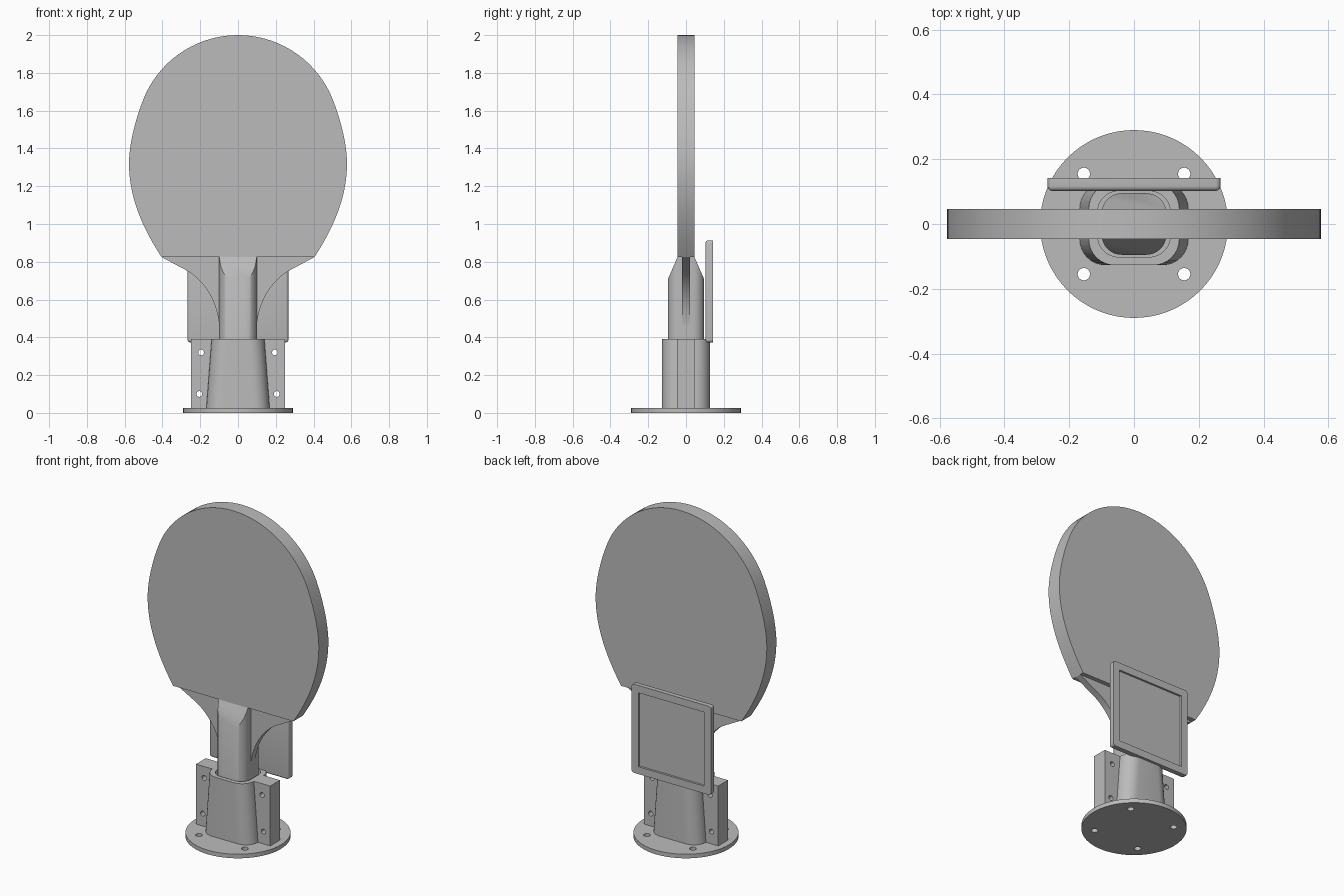
import bpy, bmesh, math
from math import cos, sin, pi
from mathutils import Vector
from mathutils.geometry import interpolate_bezier

cube = bpy.data.objects.get("Cube")
if cube:
    bpy.data.objects.remove(cube, do_unlink=True)

grey = bpy.data.materials.new("plain grey")
grey.use_nodes = True
colour = (0.5, 0.5, 0.5, 1)
grey.diffuse_color = colour
grey.node_tree.nodes["Principled BSDF"].inputs["Base Color"].default_value = colour


def finish(obj):
    """Link, colour and smooth one part."""
    if obj.name not in bpy.context.collection.objects:
        bpy.context.collection.objects.link(obj)
    obj.data.materials.clear()
    obj.data.materials.append(grey)
    bpy.ops.object.select_all(action='DESELECT')
    obj.select_set(True)
    bpy.context.view_layer.objects.active = obj
    if obj.type == 'CURVE':
        bpy.ops.object.convert(target='MESH')
    bpy.ops.object.shade_smooth_by_angle(angle=math.radians(30))
    return obj


def plate(name, loops, half, upright=True, z=0):
    """Extrude a flat outline; loops after the first are holes."""
    data = bpy.data.curves.new(name, 'CURVE')
    data.dimensions = '2D'
    data.fill_mode = 'BOTH'
    data.extrude = half
    for loop in loops:
        spline = data.splines.new('POLY')
        spline.points.add(len(loop) - 1)
        for point, (a, b) in zip(spline.points, loop):
            point.co = (a, b, 0, 1)
        spline.use_cyclic_u = True
    obj = bpy.data.objects.new(name, data)
    obj.location.z = z
    if upright:
        obj.rotation_euler.x = pi / 2
    return finish(obj)


def mesh_part(name, bm):
    bmesh.ops.recalc_face_normals(bm, faces=bm.faces)
    mesh = bpy.data.meshes.new(name)
    bm.to_mesh(mesh)
    bm.free()
    return finish(bpy.data.objects.new(name, mesh))


def circle(x, y, r, n=24):
    return [(x + r * cos(2 * pi * i / n), y + r * sin(2 * pi * i / n)) for i in range(n)]


def bezier(a, b, c, d, n=14):
    pts = interpolate_bezier(*[Vector((*p, 0)) for p in (a, b, c, d)], n)
    return [(p.x, p.y) for p in pts]


def mirrored(half):
    """Close a right-hand outline with its reflection in x."""
    return half + [(-x, y) for x, y in reversed(half) if x > 1e-5]


def rounded(hx, hy, r, z, n=8):
    ring = []
    for k, (sx, sy) in enumerate([(1, 1), (-1, 1), (-1, -1), (1, -1)]):
        for i in range(n + 1):
            t = (k + i / n) * pi / 2
            ring.append((sx * (hx - r) + r * cos(t), sy * (hy - r) + r * sin(t), z))
    return ring


def loft(rings):
    bm = bmesh.new()
    rows = [[bm.verts.new(p) for p in ring] for ring in rings]
    n = len(rows[0])
    for low, high in zip(rows, rows[1:]):
        for i in range(n):
            j = (i + 1) % n
            bm.faces.new((low[i], low[j], high[j], high[i]))
    bm.faces.new(rows[0])
    bm.faces.new(rows[-1])
    return bm


# Round foot with four screw holes
holes = [circle(sx * 0.155, sy * 0.155, 0.019) for sx in (-1, 1) for sy in (-1, 1)]
plate("foot_disc", [circle(0, 0, 0.29, 72)] + holes, 0.0125, False, 0.0125)

# Flanges beside the socket
for side, name in ((1, "left_flange"), (-1, "right_flange")):
    outline = [(side * x, z) for x, z in ((0.13, 0.02), (0.25, 0.02), (0.25, 0.39), (0.125, 0.39))]
    screws = [circle(side * 0.195, 0.32, 0.015), circle(side * 0.205, 0.10, 0.015)]
    plate(name, [outline] + screws, 0.047)

# Hollow tapering socket
mesh_part("socket", loft([
    rounded(0.168, 0.127, 0.08, 0.02), rounded(0.14, 0.127, 0.08, 0.39),
    rounded(0.112, 0.102, 0.065, 0.39), rounded(0.112, 0.102, 0.065, 0.05)]))

# Neck post, cut to a wedge under the blade
neck = loft([rounded(0.1, 0.095, 0.062, 0.05), rounded(0.1, 0.095, 0.062, 0.826)])
for side in (-1, 1):
    cut = bmesh.ops.bisect_plane(
        neck, geom=neck.verts[:] + neck.edges[:] + neck.faces[:],
        plane_co=(0, side * 0.095, 0.71), plane_no=(0, side * 0.115, 0.05), clear_outer=True)
    rim = [e for e in cut["geom_cut"] if isinstance(e, bmesh.types.BMEdge)]
    bmesh.ops.holes_fill(neck, edges=rim)
mesh_part("neck", neck)

# Thin gusset joining neck and blade
gusset = [(0, 0.83), (0.405, 0.83), (0.405, 0.825)]
gusset += bezier((0.265, 0.75), (0.17, 0.69), (0.1, 0.58), (0.098, 0.43))
gusset.append((0, 0.43))
plate("gusset", [mirrored(gusset)], 0.02)

# Blade: arc over the top, drawn in to a flat lower edge
blade = [(0.54 * sin(t), 1.46 + 0.54 * cos(t)) for t in [i * 0.07 for i in range(17)]]
x, z = blade[-1]
blade += bezier((x, z), (x + 0.045, z - 0.1), (0.577, 1.44), (0.577, 1.32))[1:]
blade += bezier((0.577, 1.32), (0.577, 1.16), (0.52, 1.0), (0.405, 0.825))[1:]
plate("blade", [mirrored(blade)], 0.046)

# Rear panel with rounded front edges and a recessed back
panel = bmesh.new()
bmesh.ops.create_cube(panel, size=1)
for v in panel.verts:
    v.co = (v.co.x * 0.534, 0.122 + v.co.y * 0.04, 0.643 + v.co.z * 0.54)
soft = [e for e in panel.edges if any(v.co.y < 0.12 for v in e.verts)]
bmesh.ops.bevel(panel, geom=soft, offset=0.015, segments=4, profile=0.5, affect='EDGES')
panel.normal_update()
back = max(panel.faces, key=lambda f: f.calc_center_median().y)
bmesh.ops.inset_region(panel, faces=[back], thickness=0.045)
bmesh.ops.inset_region(panel, faces=[back], thickness=0.001, depth=-0.012)
mesh_part("rear_panel", panel)
